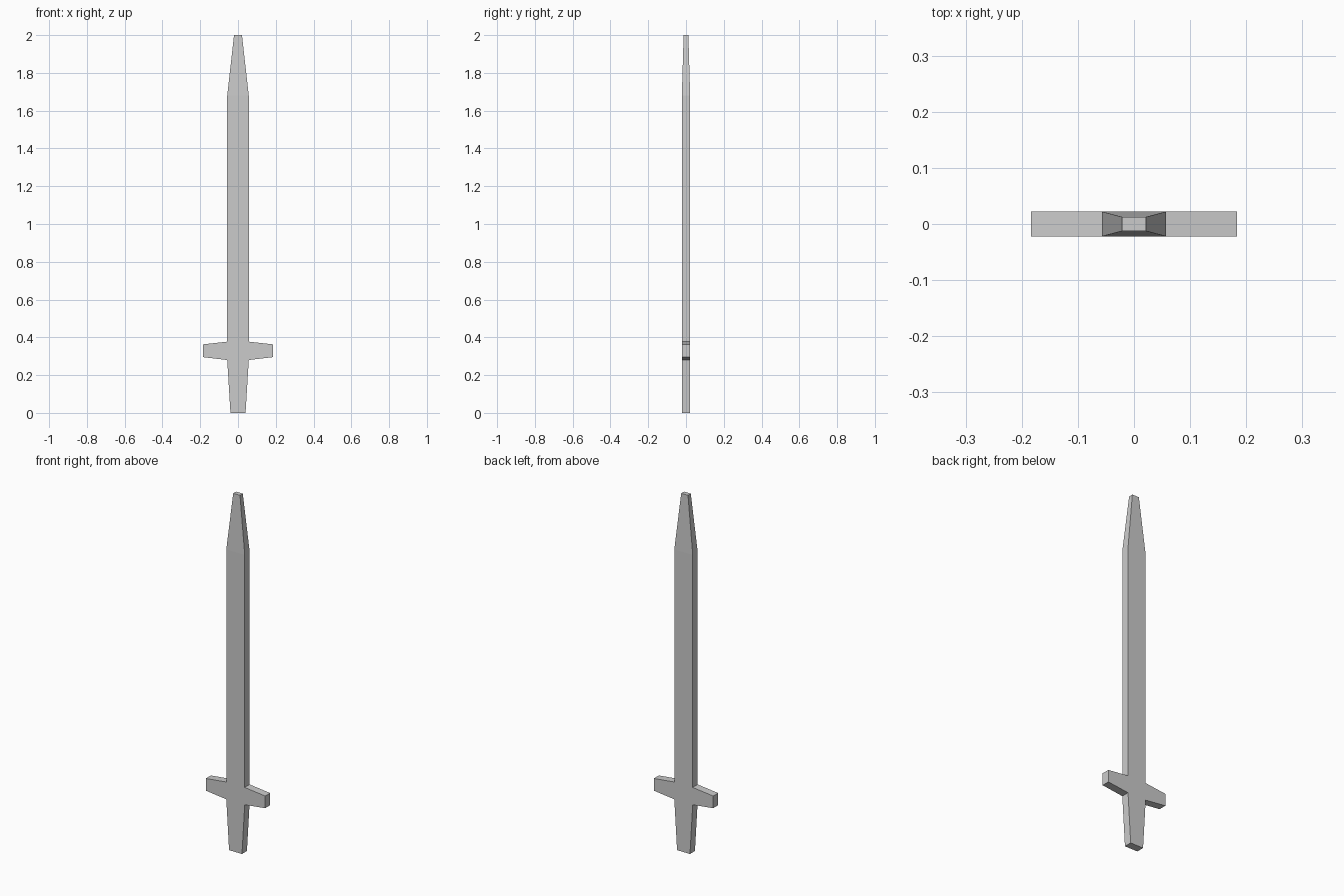
import bpy
import bmesh
from mathutils import Vector

if "Cube" in bpy.data.objects:
    bpy.data.objects.remove(bpy.data.objects["Cube"], do_unlink=True)

HALF_DEPTH = 0.022
HALF_WIDTH = 0.057

# Single plain grey material
grey = bpy.data.materials.new("plain_grey")
grey.use_nodes = True
grey.diffuse_color = (0.6, 0.6, 0.6, 1)
grey.node_tree.nodes["Principled BSDF"].inputs["Base Color"].default_value = (0.6, 0.6, 0.6, 1)


def facing(bm, direction):
    """Furthest face along a direction."""
    d = Vector(direction)
    return max(bm.faces, key=lambda f: f.calc_center_median().dot(d) + f.normal.dot(d))


def shape_top(face, z, half_x, half_y):
    """Set a horizontal face to a centred rectangle."""
    for v in face.verts:
        v.co = (half_x if v.co.x > 0 else -half_x, half_y if v.co.y > 0 else -half_y, z)


def extrude(bm, face):
    return bmesh.ops.extrude_discrete_faces(bm, faces=[face])["faces"][0]


bm = bmesh.new()

# Hilt: a block narrowing to its lower end
bmesh.ops.create_cube(bm, size=1)
bm.normal_update()
bottom, top = facing(bm, (0, 0, -1)), facing(bm, (0, 0, 1))
shape_top(bottom, 0, 0.04, HALF_DEPTH)
shape_top(top, 0.28, HALF_WIDTH, HALF_DEPTH)

# Guard core, blade and tapered tip stacked on the hilt
for z, half_x, half_y in ((0.377, HALF_WIDTH, HALF_DEPTH),
                          (1.68, HALF_WIDTH, HALF_DEPTH),
                          (2.0, 0.021, 0.0125)):
    top = extrude(bm, top)
    shape_top(top, z, half_x, half_y)

# Guard arms drawn out of both sides of the core
bm.normal_update()
core_sides = [f for f in bm.faces
              if abs(f.normal.x) > 0.9 and 0.28 < f.calc_center_median().z < 0.377]
for side in core_sides:
    end = extrude(bm, side)
    for v in end.verts:
        v.co.x = 0.184 if v.co.x > 0 else -0.184
        v.co.z = 0.363 if v.co.z > 0.33 else 0.295

bmesh.ops.recalc_face_normals(bm, faces=bm.faces)
mesh = bpy.data.meshes.new("sword")
bm.to_mesh(mesh)
bm.free()
mesh.materials.append(grey)
sword = bpy.data.objects.new("sword", mesh)
bpy.context.collection.objects.link(sword)
